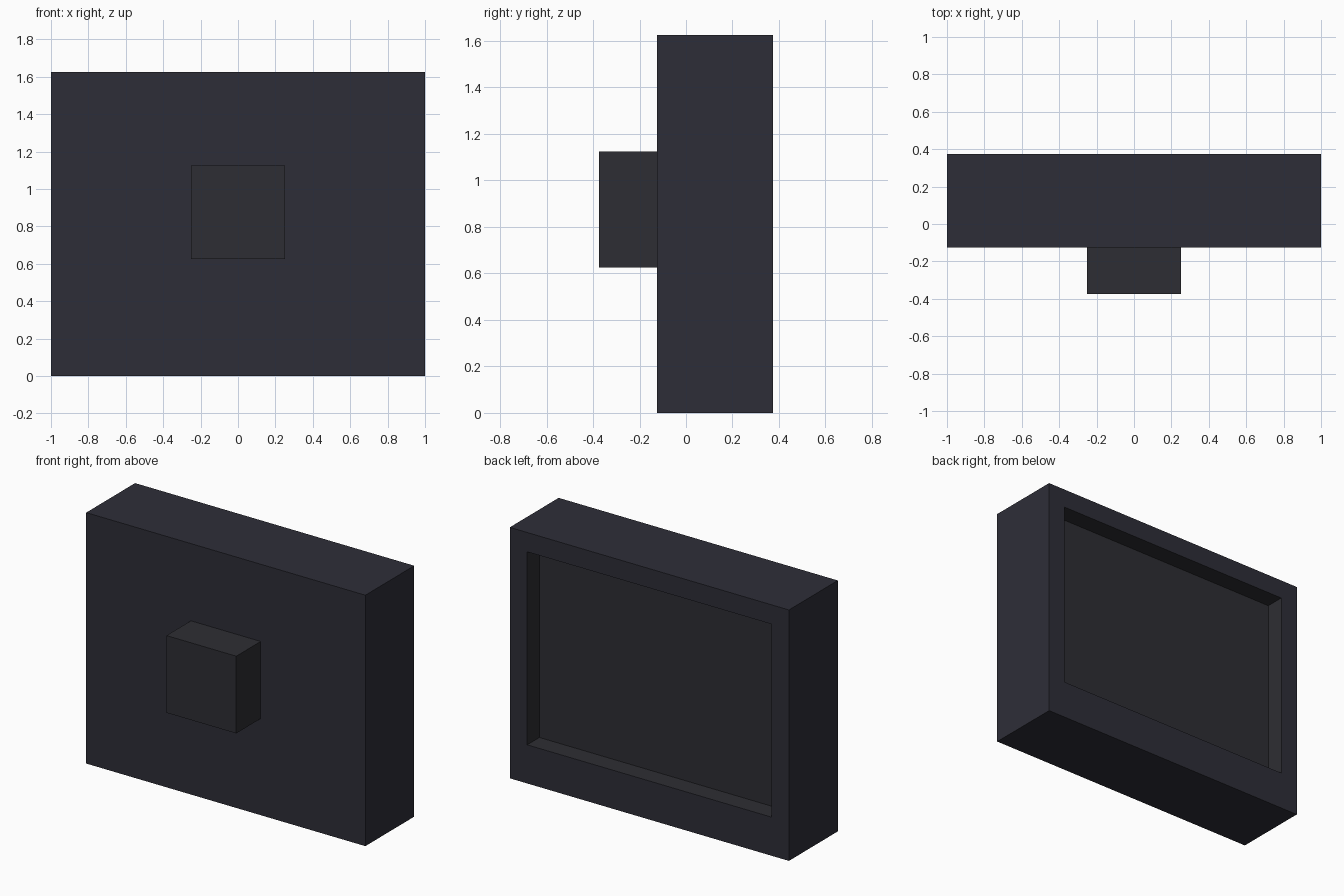
import bpy
import bmesh
from mathutils import Vector

cube = bpy.data.objects.get("Cube")
if cube:
    bpy.data.objects.remove(cube, do_unlink=True)

U = 0.125  # module the whole model is sized in


def material(name, rgb):
    mat = bpy.data.materials.new(name)
    mat.use_nodes = True
    color = (*rgb, 1.0)
    mat.diffuse_color = color
    mat.node_tree.nodes["Principled BSDF"].inputs["Base Color"].default_value = color
    return mat


slate = material("dark slate", (0.027, 0.027, 0.039))
charcoal = material("charcoal", (0.027, 0.027, 0.033))


def box(bm, low, high):
    """Add a box spanning two corners, given in modules."""
    low, high = Vector(low) * U, Vector(high) * U
    verts = bmesh.ops.create_cube(bm, size=1)["verts"]
    for v in verts:
        v.co = (low + high) / 2 + v.co * (high - low)


def finish(bm, name, mats):
    mesh = bpy.data.meshes.new(name)
    bm.to_mesh(mesh)
    bm.free()
    for mat in mats:
        mesh.materials.append(mat)
    obj = bpy.data.objects.new(name, mesh)
    bpy.context.collection.objects.link(obj)
    return obj


# Housing: the back face is inset to a rim, then pushed in as a recess
bm = bmesh.new()
box(bm, (-8, -1, 0), (8, 3, 13))
bm.normal_update()
back = max(bm.faces, key=lambda f: f.normal.y)
bmesh.ops.inset_region(bm, faces=[back], thickness=U, use_even_offset=True)
# The rim is twice as tall along the bottom
for v in back.verts:
    if v.co.z < 6 * U:
        v.co.z = 2 * U
floor = bmesh.ops.extrude_discrete_faces(bm, faces=[back])["faces"][0]
for v in floor.verts:
    v.co.y -= U
bm.normal_update()
# Recess walls and floor take the second colour
for f in bm.faces:
    if any(v in floor.verts[:] for v in f.verts):
        f.material_index = 1
finish(bm, "housing", [slate, charcoal])

# Square block on the front
bm = bmesh.new()
box(bm, (-2, -3, 5), (2, -1, 9))
finish(bm, "front_block", [charcoal])
